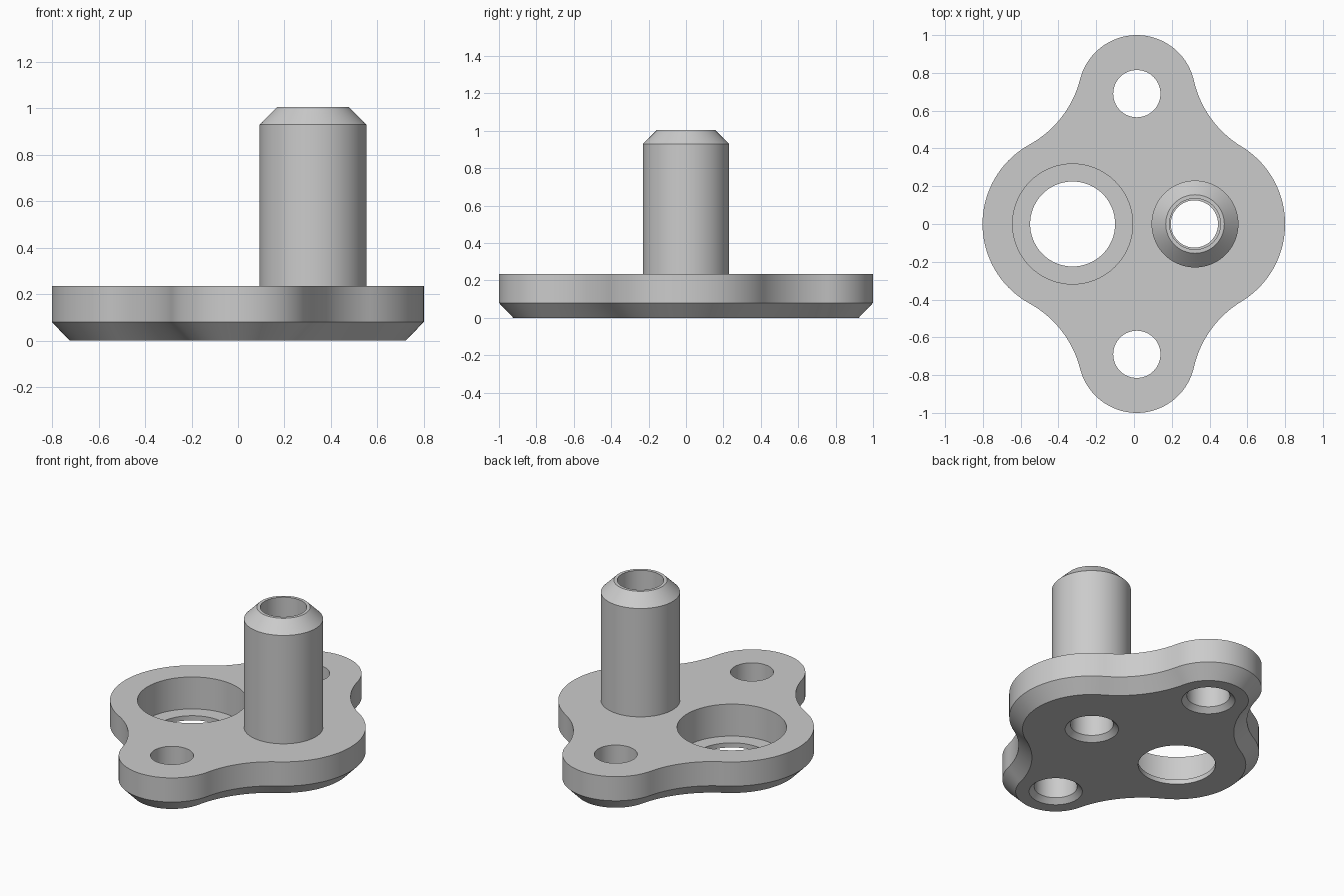
import bpy
import bmesh
import math
from mathutils import Vector

cube = bpy.data.objects.get("Cube")
if cube:
    bpy.data.objects.remove(cube, do_unlink=True)

steel = bpy.data.materials.new("grey_steel")
steel.use_nodes = True
GREY = (0.6, 0.6, 0.6, 1)
steel.diffuse_color = GREY
steel.node_tree.nodes["Principled BSDF"].inputs["Base Color"].default_value = GREY

PLATE_TOP = 0.235
PIN_X, BORE_X, LOBE_X, LOBE_Y = 0.32, -0.325, 0.015, 0.69


def loft(name, loops, cap=True):
    """Skin a stack of equal-length closed loops."""
    bm = bmesh.new()
    rings = [[bm.verts.new(p) for p in loop] for loop in loops]
    n = len(rings[0])
    for a, b in zip(rings, rings[1:]):
        for i in range(n):
            j = (i + 1) % n
            bm.faces.new((a[i], a[j], b[j], b[i]))
    if cap:
        bm.faces.new(rings[0][::-1])
        bm.faces.new(rings[-1])
    mesh = bpy.data.meshes.new(name)
    bm.to_mesh(mesh)
    bm.free()
    mesh.materials.append(steel)
    obj = bpy.data.objects.new(name, mesh)
    bpy.context.collection.objects.link(obj)
    return obj


def lathe(name, profile, x, y, cap=True, n=72):
    """Revolve (radius, height) pairs about a vertical axis."""
    turns = [math.tau * i / n for i in range(n)]
    return loft(name, [[(x + r * math.cos(t), y + r * math.sin(t), z) for t in turns]
                       for r, z in profile], cap)


def arc(centre, radius, start, end, steps):
    return [centre + radius * Vector((math.cos(t), math.sin(t)))
            for t in (start + (end - start) * i / steps for i in range(steps))]


def outline(inset, z, fillet=0.55):
    """Four round lobes joined by tangent concave arcs."""
    lobes = [(Vector((0.32, 0)), 0.48), (Vector((LOBE_X, LOBE_Y)), 0.31),
             (Vector((-0.322, 0)), 0.48), (Vector((LOBE_X, -LOBE_Y)), 0.31)]
    centres = []
    for k in range(4):
        (a, ra), (b, rb) = lobes[k], lobes[(k + 1) % 4]
        d = b - a
        along = ((ra + fillet) ** 2 - (rb + fillet) ** 2 + d.length_squared) / (2 * d.length)
        side = math.sqrt((ra + fillet) ** 2 - along ** 2)
        u = d.normalized()
        centres.append(a + u * along + Vector((u.y, -u.x)) * side)

    def angle(p, q):
        return math.atan2(q.y - p.y, q.x - p.x)

    points = []
    for k in range(4):
        c, r = lobes[k]
        f, nxt = centres[k], lobes[(k + 1) % 4][0]
        start, end = angle(c, centres[k - 1]), angle(c, f)
        points += arc(c, r - inset, start, start + (end - start) % math.tau, 36)
        start, end = angle(f, c), angle(f, nxt)
        points += arc(f, fillet + inset, start, start - (start - end) % math.tau, 20)
    return [(p.x, p.y, z) for p in points]


# Flange plate with a chamfered underside
plate = loft("flange_plate", [outline(0.077, 0), outline(0, 0.08), outline(0, PLATE_TOP)])

# Countersunk through holes and the counterbored large hole
countersunk = [(0.175, -0.02), (0.125, 0.03), (0.125, 0.3)]
counterbore = [(0.225, -0.02), (0.225, 0.03), (0.318, 0.03), (0.318, 0.3)]
cutters = [lathe("hole_cutter", countersunk, x, y)
           for x, y in ((LOBE_X, LOBE_Y), (LOBE_X, -LOBE_Y), (PIN_X, 0))]
cutters.append(lathe("counterbore_cutter", counterbore, BORE_X, 0))
bpy.context.view_layer.objects.active = plate
for cutter in cutters:
    cutter.hide_render = True
    mod = plate.modifiers.new("hole", 'BOOLEAN')
    mod.operation = 'DIFFERENCE'
    mod.solver = 'EXACT'
    mod.object = cutter
    bpy.ops.object.modifier_apply(modifier=mod.name)
    bpy.data.objects.remove(cutter, do_unlink=True)

# Hollow pin with a chamfered tip
pin = lathe("hollow_pin", [(0.23, PLATE_TOP), (0.23, 0.93), (0.155, 1.005),
                           (0.135, 1.005), (0.135, PLATE_TOP)], PIN_X + 0.003, 0, cap=False)

bpy.ops.object.select_all(action='DESELECT')
for obj in (plate, pin):
    obj.select_set(True)
bpy.ops.object.shade_smooth_by_angle(angle=math.radians(30))
